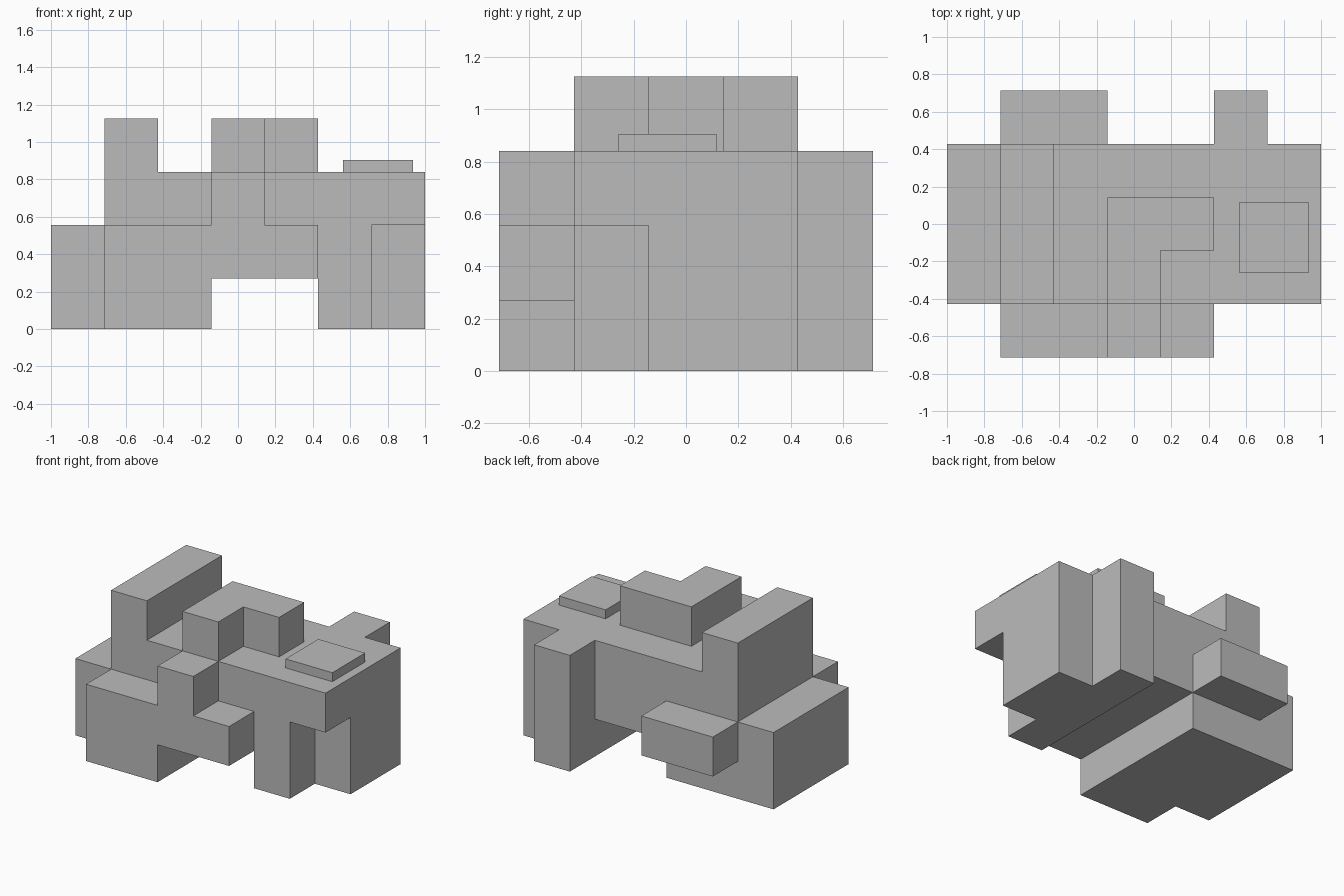
import bpy
import bmesh

cube = bpy.data.objects.get("Cube")
if cube:
    bpy.data.objects.remove(cube, do_unlink=True)

STEP = 2 / 7                                  # width of one block
LEVELS = [0, 0.27, 0.555, 0.84, 1.125]        # heights of the block layers

grey = bpy.data.materials.new("plain_grey")
grey.use_nodes = True
grey.diffuse_color = (0.5, 0.5, 0.5, 1)
grey.node_tree.nodes["Principled BSDF"].inputs["Base Color"].default_value = (0.5, 0.5, 0.5, 1)


def finish(bm, name):
    bmesh.ops.remove_doubles(bm, verts=bm.verts, dist=0.0001)
    bmesh.ops.recalc_face_normals(bm, faces=bm.faces)
    mesh = bpy.data.meshes.new(name)
    bm.to_mesh(mesh)
    bm.free()
    mesh.materials.append(grey)
    obj = bpy.data.objects.new(name, mesh)
    bpy.context.collection.objects.link(obj)


def blocks(x0, x1, y0, y1, z0, z1):
    """Grid cells filled by a box, end indices excluded."""
    return {(x, y, z) for x in range(x0, x1) for y in range(y0, y1) for z in range(z0, z1)}


def corner(p):
    return (p[0] * STEP - 1, (p[1] - 2.5) * STEP, LEVELS[p[2]])


# Blocks that make up the body
filled = blocks(0, 3, 1, 4, 0, 2)             # low end block
filled |= blocks(1, 3, 0, 1, 0, 2)            # front step
filled |= blocks(3, 5, 0, 4, 1, 2)            # bridge
filled |= blocks(1, 7, 1, 4, 2, 3)            # upper deck
filled |= blocks(5, 7, 1, 4, 0, 2)            # tall end block
filled -= blocks(6, 7, 1, 2, 0, 2)            # corner notch
filled |= blocks(3, 4, 0, 1, 2, 3)            # front stub
filled |= blocks(5, 6, 4, 5, 0, 3)            # back pillar
filled |= blocks(1, 3, 4, 5, 1, 2)            # back ledge
filled |= blocks(1, 2, 1, 4, 3, 4)            # top bar
filled |= blocks(3, 5, 2, 3, 3, 4)            # top hook, long arm
filled |= blocks(3, 4, 1, 2, 3, 4)            # top hook, short arm

# Keep only the outer skin of the joined blocks
bm = bmesh.new()
for cell in sorted(filled):
    for axis in range(3):
        for side in (0, 1):
            beside = list(cell)
            beside[axis] += 2 * side - 1
            if tuple(beside) in filled:
                continue
            u, v = (axis + 1) % 3, (axis + 2) % 3
            ring = []
            for du, dv in ((0, 0), (1, 0), (1, 1), (0, 1)):
                p = list(cell)
                p[axis] += side
                p[u] += du
                p[v] += dv
                ring.append(bm.verts.new(corner(p)))
            bm.faces.new(ring if side else ring[::-1])
finish(bm, "block_body")

# Thin square plate on the deck
bm = bmesh.new()
bmesh.ops.create_cube(bm, size=1)
bmesh.ops.scale(bm, verts=bm.verts, vec=(0.374, 0.374, 0.065))
bmesh.ops.translate(bm, verts=bm.verts, vec=(0.748, -0.071, 0.8725))
finish(bm, "deck_plate")
